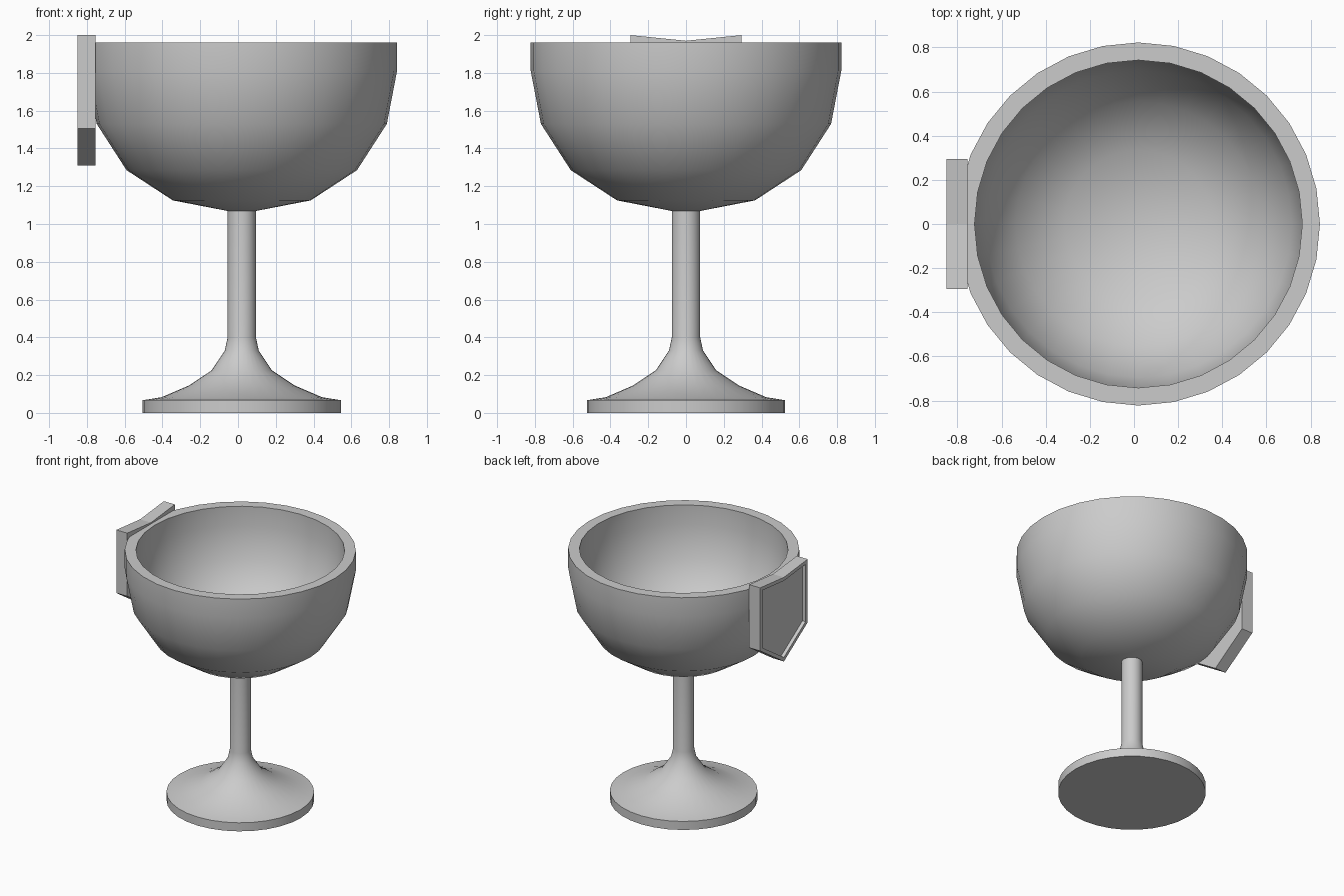
import bpy, bmesh, math

if "Cube" in bpy.data.objects:
    bpy.data.objects.remove(bpy.data.objects["Cube"])

SEGMENTS = 32
CENTRE_X = 0.02

grey = bpy.data.materials.new("light grey")
grey.diffuse_color = (0.6, 0.6, 0.6, 1)
grey.use_nodes = True
grey.node_tree.nodes["Principled BSDF"].inputs["Base Color"].default_value = grey.diffuse_color


def finish(name, bm, smooth):
    bmesh.ops.recalc_face_normals(bm, faces=bm.faces)
    mesh = bpy.data.meshes.new(name)
    bm.to_mesh(mesh)
    bm.free()
    mesh.materials.append(grey)
    obj = bpy.data.objects.new(name, mesh)
    bpy.context.collection.objects.link(obj)
    if smooth:
        bpy.ops.object.select_all(action='DESELECT')
        obj.select_set(True)
        bpy.context.view_layer.objects.active = obj
        bpy.ops.object.shade_smooth_by_angle(angle=math.radians(35))
    return obj


def lathe(name, profile):
    """Turn a (radius, height) profile around the vertical axis."""
    bm = bmesh.new()
    rings = []
    for i in range(SEGMENTS):
        a = 2 * math.pi * i / SEGMENTS
        rings.append([bm.verts.new((CENTRE_X + r * math.cos(a), r * math.sin(a), z))
                      for r, z in profile])
    for i in range(SEGMENTS):
        a, b = rings[i], rings[(i + 1) % SEGMENTS]
        for j in range(len(profile) - 1):
            bm.faces.new((a[j], b[j], b[j + 1], a[j + 1]))
    bmesh.ops.remove_doubles(bm, verts=bm.verts, dist=1e-5)
    return finish(name, bm, True)


# Hollow bowl: outside, rim, inside
lathe("bowl", [(0, 1.07), (0.08, 1.07), (0.365, 1.125), (0.61, 1.285), (0.768, 1.53),
               (0.822, 1.81), (0.822, 1.96), (0.742, 1.96), (0.742, 1.81),
               (0.695, 1.56), (0.555, 1.345), (0.335, 1.2), (0, 1.15)])

# Flared foot running into the stem
lathe("foot_and_stem", [(0, 0), (0.525, 0), (0.525, 0.067), (0.425, 0.083), (0.28, 0.145),
                        (0.16, 0.225), (0.09, 0.33), (0.075, 0.4), (0.075, 1.09), (0, 1.09)])

# Shield plate with a recessed panel on its outer face
bm = bmesh.new()
outline = [(0, 1.97), (-0.295, 2.0), (-0.295, 1.505), (0, 1.31), (0.295, 1.505), (0.295, 2.0)]
front = bm.faces.new([bm.verts.new((-0.85, y, z)) for y, z in outline])
back = bm.faces.new([bm.verts.new((-0.755, y, z)) for y, z in outline])
for i in range(len(outline)):
    j = (i + 1) % len(outline)
    bm.faces.new((front.verts[i], front.verts[j], back.verts[j], back.verts[i]))
bmesh.ops.recalc_face_normals(bm, faces=bm.faces)
bmesh.ops.inset_region(bm, faces=[front], thickness=0.027, use_even_offset=True)
panel = bmesh.ops.extrude_discrete_faces(bm, faces=[front])["faces"][0]
bmesh.ops.translate(bm, verts=panel.verts, vec=(0.027, 0, 0))
finish("shield", bm, False)
